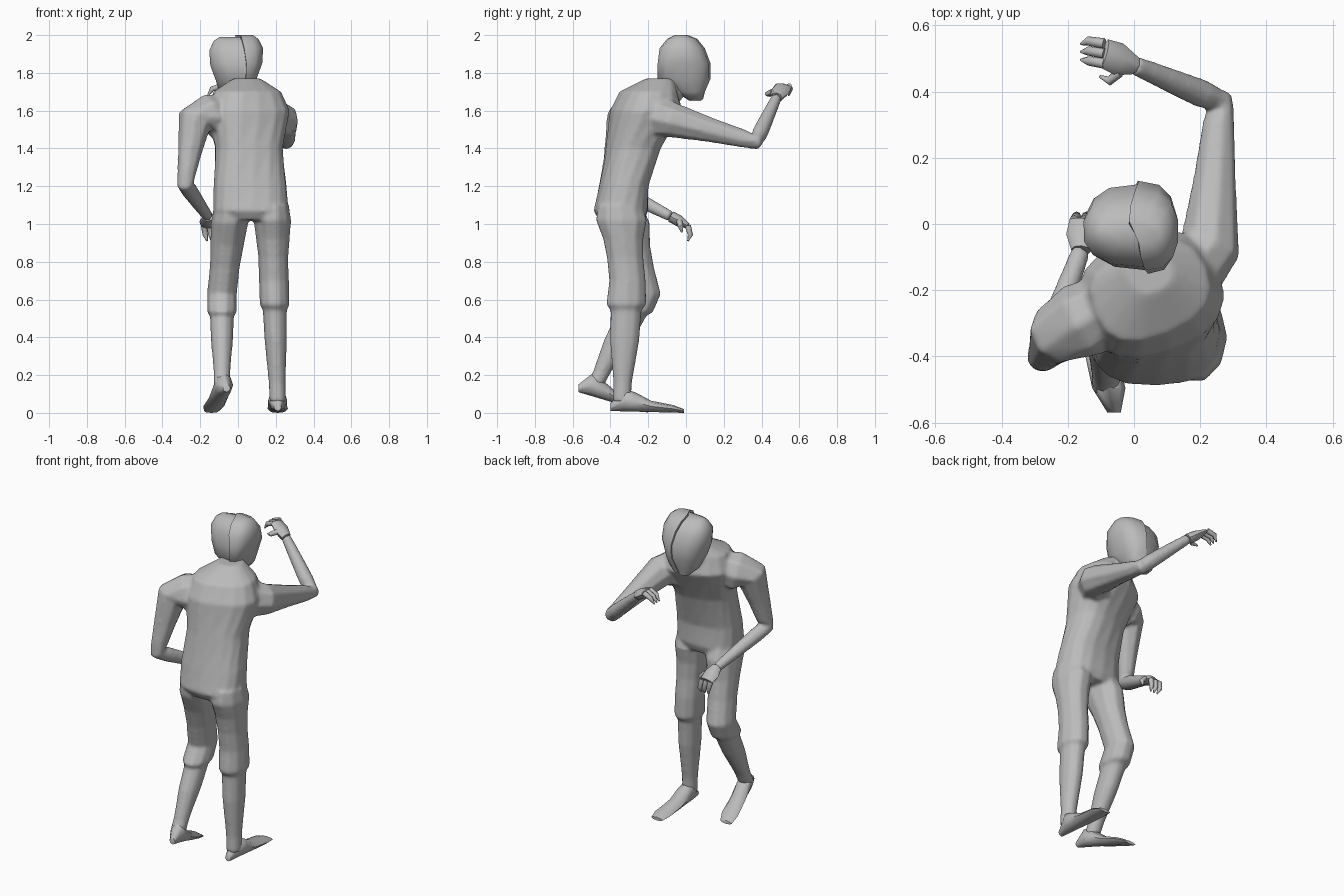
import bpy, bmesh
from math import sin, cos, pi, radians, copysign
from mathutils import Vector, Matrix

if "Cube" in bpy.data.objects:
    bpy.data.objects.remove(bpy.data.objects["Cube"])

shade = (0.5, 0.5, 0.5, 1)
grey = bpy.data.materials.new("plain grey")
grey.use_nodes = True
grey.diffuse_color = shade
grey.node_tree.nodes["Principled BSDF"].inputs["Base Color"].default_value = shade

AXIS_X, AXIS_Y, AXIS_Z = Matrix.Identity(3)


def skin(name, rings):
    """Bridge closed rings of points into one capped, smooth part."""
    bm = bmesh.new()
    loops = [[bm.verts.new(point) for point in ring] for ring in rings]
    for lower, upper in zip(loops, loops[1:]):
        for i in range(len(lower)):
            bm.faces.new((lower[i - 1], lower[i], upper[i], upper[i - 1]))
    bm.faces.new(loops[0])
    bm.faces.new(loops[-1])
    bmesh.ops.recalc_face_normals(bm, faces=bm.faces)
    mesh = bpy.data.meshes.new(name)
    bm.to_mesh(mesh)
    bm.free()
    mesh.materials.append(grey)
    part = bpy.data.objects.new(name, mesh)
    bpy.context.collection.objects.link(part)
    bpy.ops.object.select_all(action='DESELECT')
    part.select_set(True)
    bpy.context.view_layer.objects.active = part
    bpy.ops.object.shade_smooth_by_angle(angle=radians(55))
    return part


def fuse(name, parts):
    """Melt overlapping parts into one continuous smooth surface."""
    bpy.ops.object.select_all(action='DESELECT')
    for part in parts:
        part.select_set(True)
    whole = parts[0]
    bpy.context.view_layer.objects.active = whole
    bpy.ops.object.join()
    whole.name = name
    remesh = whole.modifiers.new("blend", 'REMESH')
    remesh.mode = 'VOXEL'
    remesh.voxel_size = .01
    remesh.use_smooth_shade = True
    relax = whole.modifiers.new("relax", 'SMOOTH')
    relax.factor = .5
    relax.iterations = 8


def soften(value, power):
    return copysign(abs(value) ** power, value)


def oval(centre, u, v, sides=10, power=1):
    """Ring around centre; a power below one squares it off."""
    angles = [2 * pi * i / sides for i in range(sides)]
    return [centre + u * soften(cos(a), power) + v * soften(sin(a), power) for a in angles]


def along(joints, place):
    """Point on a chain of joints: whole numbers are the joints themselves."""
    bone = min(int(place), len(joints) - 2)
    return joints[bone].lerp(joints[bone + 1], place - bone)


def sweep(name, points, widths, heights, side):
    """Oval sections square to a path, their width lying along side."""
    rings = []
    for i, point in enumerate(points):
        before = points[max(i - 1, 0)]
        after = points[min(i + 1, len(points) - 1)]
        heading = (after - before).normalized()
        u = (side - heading * side.dot(heading)).normalized()
        rings.append(oval(point, u * widths[i], heading.cross(u) * heights[i], sides=8))
    return skin(name, rings)


def build_torso():
    """Hunched trunk that twists towards the shoulders: height, y, half width, half depth."""
    rings = []
    for z, y, width, depth in ((1.02, -.34, .16, .12), (1.07, -.345, .2, .145),
                               (1.2, -.33, .195, .13), (1.4, -.28, .18, .14),
                               (1.6, -.21, .22, .18), (1.7, -.2, .18, .14),
                               (1.77, -.14, .07, .07)):
        rise = z - 1
        turn = Matrix.Rotation(radians(32 * rise), 3, 'Z')
        centre = Vector((.07 - .03 * rise, y, z))
        rings.append(oval(centre, turn @ AXIS_X * width, turn @ AXIS_Y * depth,
                          sides=16, power=.8))
    return skin("torso", rings)


def build_leg(name, hip, knee, ankle):
    """Level sections down the leg, stepping in at the trouser hem."""
    joints = [Vector(hip), Vector(knee), Vector(ankle)]
    rings = []
    for place, width, depth in ((0, .09, .12), (.2, .1, .14), (.45, .09, .11), (.7, .08, .1),
                                (1, .08, .1), (1.2, .08, .11), (1.24, .065, .085),
                                (1.5, .06, .08), (1.85, .045, .05), (2, .045, .05)):
        rings.append(oval(along(joints, place), AXIS_X * width, AXIS_Y * depth))
    return skin(name, rings)


def build_foot(name, heel, toe):
    """Upright sections standing on the sole line."""
    sole = [Vector(heel), Vector(toe)]
    rings = []
    for place, width, height in ((0, .02, .02), (.2, .05, .06), (.35, .05, .05),
                                 (.55, .05, .03), (.85, .055, .02), (1, .04, .01)):
        centre = along(sole, place) + AXIS_Z * height
        rings.append(oval(centre, AXIS_X * width, AXIS_Z * height, sides=8))
    skin(name, rings)


def build_arm(name, chest, shoulder, elbow, wrist):
    """Tapered arm that starts inside the chest."""
    joints = [Vector(chest), Vector(shoulder), Vector(elbow), Vector(wrist)]
    places = (0, .5, 1, 1.5, 1.85, 2, 2.2, 2.5, 3)
    radii = (.1, .12, .095, .065, .05, .045, .045, .04, .03)
    points = [along(joints, place) for place in places]
    return sweep(name, points, radii, radii, AXIS_X - AXIS_Y)


def build_hand(name, wrist, knuckles, tip, across):
    """Palm, three curled fingers and a thumb on the across side."""
    wrist, knuckles, tip = Vector(wrist), Vector(knuckles), Vector(tip)
    middle = wrist.lerp(knuckles, .5)
    sweep(name + "_palm", [wrist, middle, knuckles], (.03, .05, .045), (.03, .03, .015), across)
    bend = knuckles.lerp(tip, .5) + (knuckles - wrist) * .15
    thumb_root = middle + across * .04
    thumb_tip = wrist.lerp(tip, .65) + across * .06
    thumb_bend = thumb_root.lerp(thumb_tip, .5) + across * .02
    paths = {"thumb": [thumb_root, thumb_bend, thumb_tip]}
    for label, spread in (("inner", 1), ("middle", 0), ("outer", -1)):
        offset = across * spread * .03
        paths[label + "_finger"] = [knuckles + offset, bend + offset, tip + offset * .8]
    for label, path in paths.items():
        sizes = (.016, .014, .004)
        sweep(name + "_" + label, path, sizes, sizes, across)


def build_head_half(name, way):
    """Half a head, closed along a wavy seam; one half sits slightly lower."""
    rings = []
    for z, back, front, width in ((1.66, .01, .09, .05), (1.7, -.05, .1, .09),
                                  (1.77, -.15, .13, .11), (1.85, -.15, .13, .14),
                                  (1.93, -.14, .1, .145), (1.98, -.1, .06, .12),
                                  (2, -.06, .01, .09)):
        seam = .03 * sin((2 - z) * 9)
        drop = .01 if way < 0 else 0
        middle = (back + front) / 2
        half = (front - back) / 2 - drop
        reach = way * width - .01 - seam
        ring = []
        for step in range(8):
            a = pi * step / 7 - pi / 2
            skew = -.015 * sin(a) * (1 - cos(a))
            ring.append(Vector((seam + skew + reach * soften(cos(a), .75),
                                middle + half * soften(sin(a), .85), z - drop)))
        rings.append(ring)
    skin(name, rings)


# Head
build_head_half("left_head_half", 1)
build_head_half("right_head_half", -1)

# Trunk and limbs: left leg planted, left arm raised, right arm bent across the front
left_wrist, right_wrist = (0, .48, 1.67), (-.16, -.08, 1.04)
neck = [Vector((.03, -.15, 1.64)), Vector((.01, -.06, 1.72)), Vector((0, 0, 1.8))]
fuse("body", [
    build_torso(),
    sweep("neck", neck, (.08, .07, .06), (.08, .07, .06), AXIS_X),
    build_leg("left_leg", hip=(.18, -.35, 1.1), knee=(.19, -.31, .7), ankle=(.21, -.34, .06)),
    build_leg("right_leg", hip=(-.035, -.35, 1.1), knee=(-.085, -.23, .63),
              ankle=(-.085, -.48, .15)),
    build_arm("left_arm", chest=(.08, -.22, 1.58), shoulder=(.23, -.07, 1.55),
              elbow=(.26, .37, 1.435), wrist=left_wrist),
    build_arm("right_arm", chest=(-.08, -.25, 1.59), shoulder=(-.23, -.33, 1.55),
              elbow=(-.28, -.41, 1.21), wrist=right_wrist)])

# Feet, the right with its heel raised
build_foot("left_foot", heel=(.21, -.4, .01), toe=(.21, -.01, 0))
build_foot("right_foot", heel=(-.06, -.57, .11), toe=(-.14, -.2, 0))

# Hands
build_hand("left_hand", left_wrist, knuckles=(-.09, .515, 1.73), tip=(-.16, .52, 1.68),
           across=-AXIS_Y)
build_hand("right_hand", right_wrist, knuckles=(-.15, .01, .99), tip=(-.14, .01, .91),
           across=AXIS_X)
